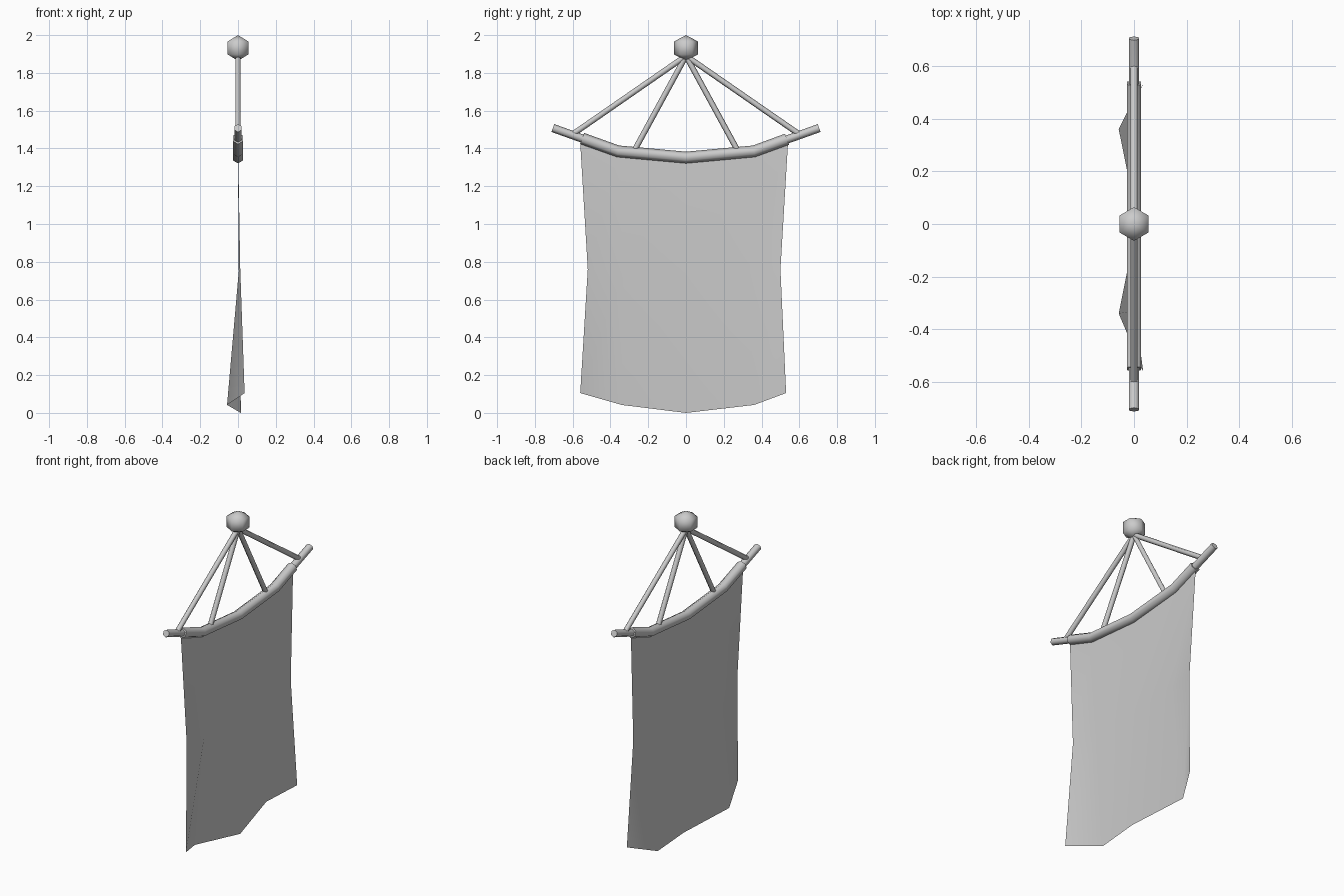
import bpy, bmesh, math
from mathutils import Vector

if "Cube" in bpy.data.objects:
    bpy.data.objects.remove(bpy.data.objects["Cube"])

grey = bpy.data.materials.new("plain_grey")
grey.use_nodes = True
COLOUR = (0.6, 0.6, 0.6, 1)
grey.diffuse_color = COLOUR
grey.node_tree.nodes["Principled BSDF"].inputs["Base Color"].default_value = COLOUR


def finish(bm, name, angle=50):
    """Turn a bmesh into a smooth-shaded object."""
    bmesh.ops.recalc_face_normals(bm, faces=bm.faces)
    mesh = bpy.data.meshes.new(name)
    bm.to_mesh(mesh)
    bm.free()
    mesh.materials.append(grey)
    obj = bpy.data.objects.new(name, mesh)
    bpy.context.collection.objects.link(obj)
    bpy.ops.object.select_all(action="DESELECT")
    obj.select_set(True)
    bpy.context.view_layer.objects.active = obj
    bpy.ops.object.shade_smooth_by_angle(angle=math.radians(angle))
    return obj


def tube(name, path, radius, sides=6, caps=True):
    """Sweep a polygon along (y, z) points lying in the x = 0 plane."""
    bm = bmesh.new()
    pts = [Vector((0, y, z)) for y, z in path]
    rings = []
    for i, p in enumerate(pts):
        along = (pts[min(i + 1, len(pts) - 1)] - pts[max(i - 1, 0)]).normalized()
        up = Vector((1, 0, 0)).cross(along)
        ring = []
        for k in range(sides):
            a = math.tau * k / sides
            ring.append(bm.verts.new(p + radius * (math.cos(a) * up + Vector((math.sin(a), 0, 0)))))
        rings.append(ring)
    for a, b in zip(rings, rings[1:]):
        for k in range(sides):
            n = (k + 1) % sides
            bm.faces.new((a[k], a[n], b[n], b[k]))
    if caps:
        bm.faces.new(rings[0])
        bm.faces.new(rings[-1])
    return finish(bm, name, 65)


# Bowed crossbar and the wider cloth sleeve around it
middle = [(-0.36, 1.385), (0, 1.352), (0.36, 1.385)]
tube("crossbar", [(-0.705, 1.508)] + middle + [(0.705, 1.508)], 0.022)
tube("cloth_sleeve", [(-0.55, 1.453)] + middle + [(0.535, 1.449)], 0.031)

# Suspension cords, mirrored about the middle
for side, word in ((-1, "right"), (1, "left")):
    tube("outer_cord_" + word, [(0, 1.89), (side * 0.6, 1.475)], 0.015)
    tube("inner_cord_" + word, [(0, 1.89), (side * 0.27, 1.395)], 0.015)

# Faceted knob at the top
bm = bmesh.new()
bmesh.ops.create_uvsphere(bm, u_segments=6, v_segments=3, radius=1)
for v in bm.verts:
    v.co = Vector((v.co.x * 0.074, v.co.y * 0.074, v.co.z * 0.068 + 1.932))
finish(bm, "top_knob", 75)

# Hanging cloth: rows of (x, y, z) from sleeve to wavy hem
rows = [
    [(0, -0.56, 1.43), (0, -0.36, 1.36), (0, 0, 1.33), (0, 0.36, 1.36), (0, 0.54, 1.43)],
    [(0.012, -0.52, 0.76), (0.004, -0.33, 0.75), (0.01, 0, 0.74), (0.004, 0.33, 0.75), (0.012, 0.5, 0.76)],
    [(0.035, -0.56, 0.105), (-0.058, -0.34, 0.042), (0.015, 0, 0), (-0.058, 0.36, 0.042), (0.035, 0.53, 0.105)],
]
bm = bmesh.new()
grid = [[bm.verts.new(p) for p in row] for row in rows]
for upper, lower in zip(grid, grid[1:]):
    for i in range(len(upper) - 1):
        bm.faces.new((lower[i], lower[i + 1], upper[i + 1], upper[i]))
finish(bm, "hanging_cloth", 60)
